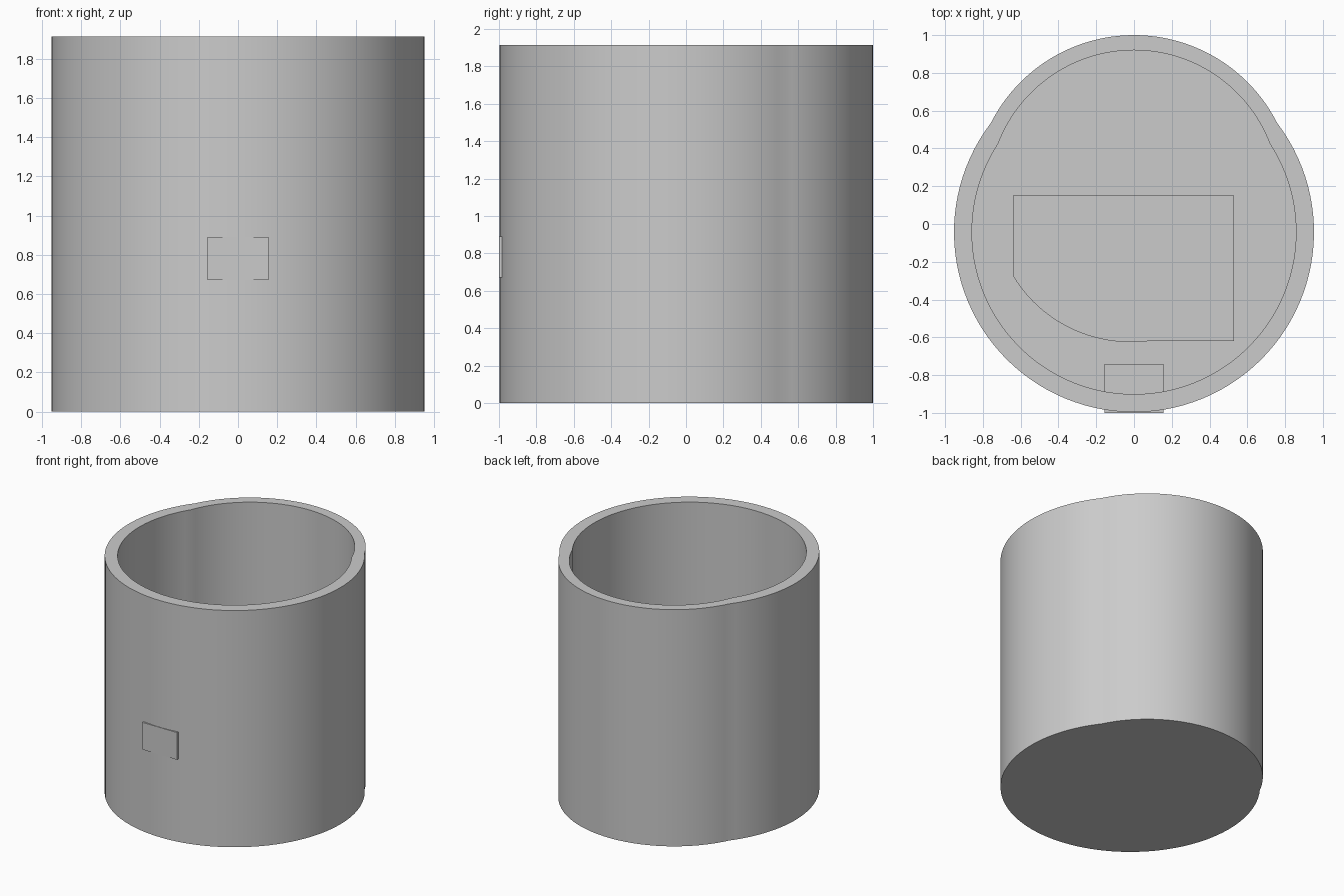
import bpy
import bmesh
from math import sin, cos, atan2, sqrt, pi, radians

cube = bpy.data.objects.get("Cube")
if cube:
    bpy.data.objects.remove(cube, do_unlink=True)

grey = bpy.data.materials.new("plain grey")
grey.use_nodes = True
grey.diffuse_color = (0.6, 0.6, 0.6, 1)
grey.node_tree.nodes["Principled BSDF"].inputs["Base Color"].default_value = (0.6, 0.6, 0.6, 1)

HEIGHT = 1.915
FLOOR = 0.1
FRONT_Y, BACK_Y = -0.043, 0.15    # centres of the two overlapping circles


def arc(cy, r, start, end, steps, cx=0):
    return [(cx + r * cos(start + (end - start) * i / steps),
             cy + r * sin(start + (end - start) * i / steps)) for i in range(steps)]


def outline(r_front, r_back):
    """Union of the wide front circle and the smaller back circle."""
    y = (r_front**2 - r_back**2 + BACK_Y**2 - FRONT_Y**2) / (2 * (BACK_Y - FRONT_Y))
    x = sqrt(r_back**2 - (y - BACK_Y)**2)
    a = atan2(y - BACK_Y, x)
    b = atan2(y - FRONT_Y, x)
    return (arc(BACK_Y, r_back, a, pi - a, 48)
            + arc(FRONT_Y, r_front, pi - b, 2 * pi + b, 80))


def loft(name, rings):
    """Join stacked outlines (points, z) into a closed solid."""
    bm = bmesh.new()
    loops = [[bm.verts.new((x, y, z)) for x, y in pts] for pts, z in rings]
    n = len(loops[0])
    for low, high in zip(loops, loops[1:]):
        for i in range(n):
            j = (i + 1) % n
            bm.faces.new((low[i], low[j], high[j], high[i]))
    bm.faces.new(loops[0][::-1])
    bm.faces.new(loops[-1])
    bmesh.ops.recalc_face_normals(bm, faces=bm.faces)
    mesh = bpy.data.meshes.new(name)
    bm.to_mesh(mesh)
    bm.free()
    mesh.materials.append(grey)
    obj = bpy.data.objects.new(name, mesh)
    bpy.context.collection.objects.link(obj)
    bpy.ops.object.select_all(action="DESELECT")
    obj.select_set(True)
    bpy.context.view_layer.objects.active = obj
    bpy.ops.object.shade_smooth_by_angle(angle=radians(30))
    return obj


# Hollow cup body: outside wall, flat rim, inside wall, floor
outer = outline(0.953, 0.85)
inner = outline(0.858, 0.77)
loft("cup_body", [(outer, 0), (outer, HEIGHT), (inner, HEIGHT), (inner, FLOOR)])

# Rectangular block set through the front wall
block = [(-0.155, -1), (0.155, -1), (0.155, -0.74), (-0.155, -0.74)]
loft("front_block", [(block, 0.67), (block, 0.89)])

# Low slab on the inside floor with one rounded corner
slab = arc(0.1, 0.725, radians(211.5), radians(277), 24, cx=-0.02)
slab += [(0.08, -0.62), (0.53, -0.62), (0.53, 0.15), (-0.64, 0.15)]
loft("floor_slab", [(slab, FLOOR - 0.02), (slab, FLOOR + 0.08)])
